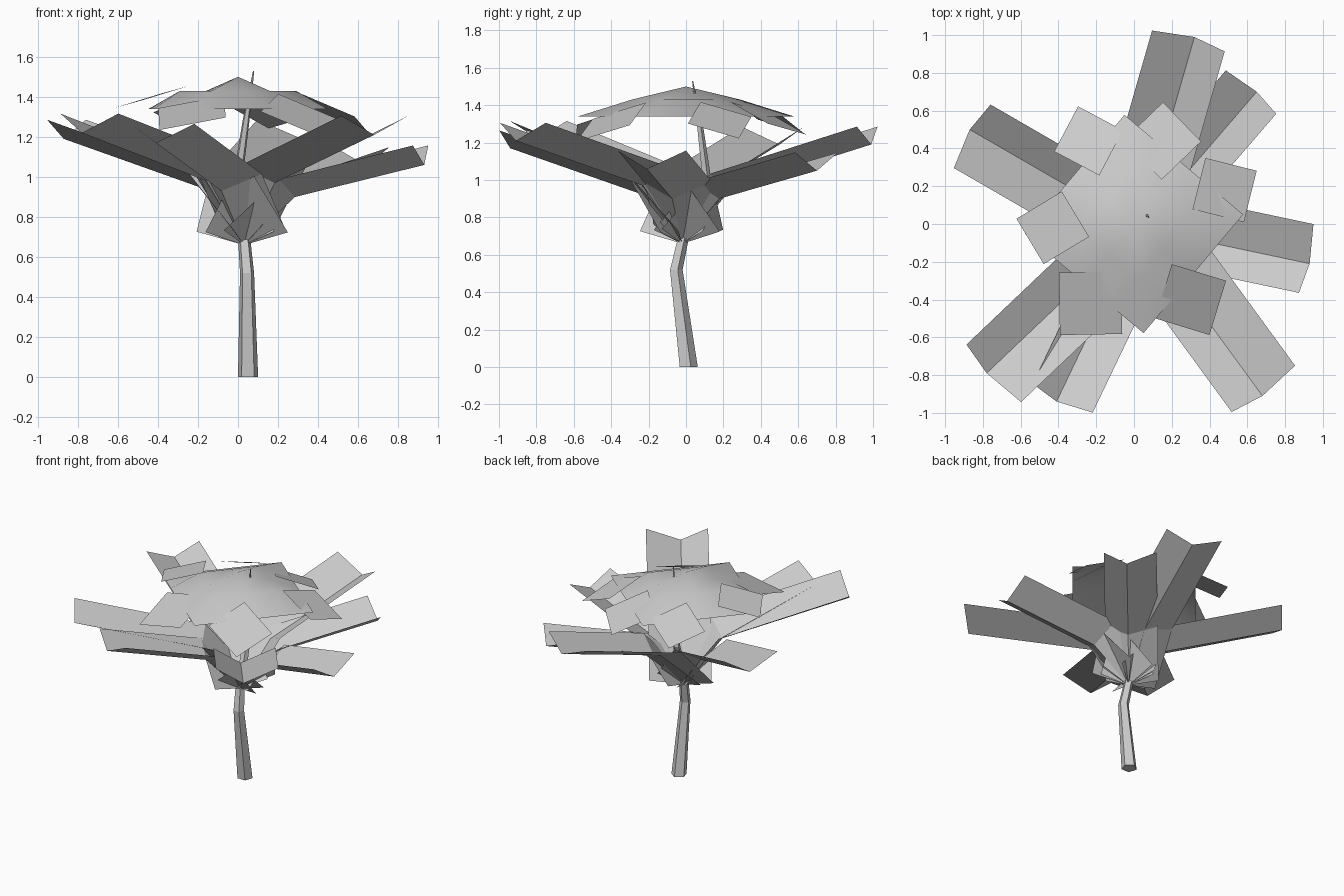
import bpy
import math
from mathutils import Vector

old = bpy.data.objects.get("Cube")
if old:
    bpy.data.objects.remove(old, do_unlink=True)

grey = bpy.data.materials.new("plain_grey")
grey.use_nodes = True
tone = (0.6, 0.6, 0.6, 1)
grey.diffuse_color = tone
grey.node_tree.nodes["Principled BSDF"].inputs["Base Color"].default_value = tone


def make(name, verts, faces, smooth=False):
    mesh = bpy.data.meshes.new(name)
    mesh.from_pydata(verts, [], faces)
    mesh.materials.append(grey)
    for poly in mesh.polygons:
        poly.use_smooth = smooth
    obj = bpy.data.objects.new(name, mesh)
    bpy.context.collection.objects.link(obj)
    return obj


def strip_faces(rows, columns, closed=False):
    """Quads joining consecutive rows of points."""
    faces = []
    for r in range(rows - 1):
        for c in range(columns if closed else columns - 1):
            d = (c + 1) % columns
            faces.append((r * columns + c, r * columns + d,
                          (r + 1) * columns + d, (r + 1) * columns + c))
    return faces


# Bent trunk that thins into a twig reaching through the crown
def build_trunk():
    sides = 5
    path = [((0.05, 0.01, 0), 0.053), ((0.045, -0.055, 0.52), 0.037),
            ((0.03, -0.015, 0.7), 0.032), ((0.0, 0.11, 1.0), 0.025),
            ((0.04, 0.075, 1.28), 0.018), ((0.078, 0.035, 1.53), 0.003)]
    verts = []
    for centre, radius in path:
        for i in range(sides):
            a = math.tau * i / sides + 0.3
            verts.append(Vector(centre) + radius * Vector((math.cos(a), math.sin(a), 0)))
    faces = strip_faces(len(path), sides, closed=True)
    faces.append(tuple(reversed(range(sides))))
    make("trunk", verts, faces)


# Folded frond: a low crease with a raised flap on either side
def build_frond(name, tip, size):
    base = Vector((0.03, -0.02, 0.66))
    tip = Vector(tip)
    out = Vector((tip.x - base.x, tip.y - base.y, 0)).normalized()
    side = Vector((-out.y, out.x, 0))
    up = Vector((0, 0, 1))
    bend = base + out * 0.26
    bend.z = 0.9 if tip.z < 1.1 else tip.z - 0.24
    lower = (bend - base).normalized()
    upper = (tip - bend).normalized()
    verts = []
    for point, along in ((base, lower), (bend, (lower + upper).normalized()), (tip, upper)):
        lift = (up - along * along.z).normalized() * 0.1
        verts += [point - side * 0.175 * size + lift, point,
                  point + side * 0.225 * size + lift]
    faces = [tuple(reversed(f)) for f in strip_faces(3, 3)]
    make(name, verts, faces)


# Square leaf card sloping down away from the crown centre
def build_leaf(name, centre, yaw, slope, half):
    centre = Vector(centre)
    outward = Vector((centre.x, centre.y, 0)).normalized()
    verts = []
    for u, v in ((-1, -1), (1, -1), (1, 1), (-1, 1)):
        a = math.radians(yaw)
        offset = half * Vector((u * math.cos(a) - v * math.sin(a),
                                u * math.sin(a) + v * math.cos(a), 0))
        offset.z = -slope * offset.dot(outward)
        verts.append(centre + offset)
    make(name, verts, [(0, 1, 2, 3)])


# Domed square crown, set corner-on with a level rim
def build_crown():
    cells = 4
    turn = math.radians(50)
    half = 0.58 / math.sqrt(2)
    verts = []
    for j in range(cells + 1):
        for i in range(cells + 1):
            u, v = 2 * i / cells - 1, 2 * j / cells - 1
            x = half * (u * math.cos(turn) - v * math.sin(turn))
            y = half * (u * math.sin(turn) + v * math.cos(turn))
            drop = 0.16 * max(abs(u), abs(v)) ** 1.2
            verts.append((x, y, 1.5 - drop))
    faces = [tuple(f) for f in strip_faces(cells + 1, cells + 1)]
    make("crown_dome", verts, faces, smooth=True)


build_trunk()
build_crown()

fronds = {
    "back_frond": ((0.32, 0.99, 1.19), 1),
    "back_left_frond": ((0.65, 0.70, 1.05), 0.88),
    "left_frond": ((0.93, -0.21, 1.06), 0.93),
    "front_left_frond": ((0.68, -0.91, 1.21), 1.04),
    "front_frond": ((-0.41, -0.94, 1.17), 0.88),
    "front_right_frond": ((-0.78, -0.79, 1.22), 1.05),
    "right_frond": ((-0.87, 0.50, 1.19), 0.97),
}
for name, (tip, size) in fronds.items():
    build_frond(name, tip, size)

leaves = {
    "back_right_leaf": ((-0.24, 0.44, 1.34), -28, 0.45, 0.135),
    "back_leaf": ((0.15, 0.44, 1.33), -46, 0.45, 0.145),
    "left_leaf": ((0.48, 0.18, 1.32), -14, 0.5, 0.14),
    "front_left_leaf": ((0.30, -0.40, 1.31), -17, 0.5, 0.15),
    "front_right_leaf": ((-0.23, -0.42, 1.32), 1, 0.38, 0.165),
    "right_leaf": ((-0.43, -0.02, 1.40), -59, 0.3, 0.14),
}
for name, settings in leaves.items():
    build_leaf(name, *settings)
